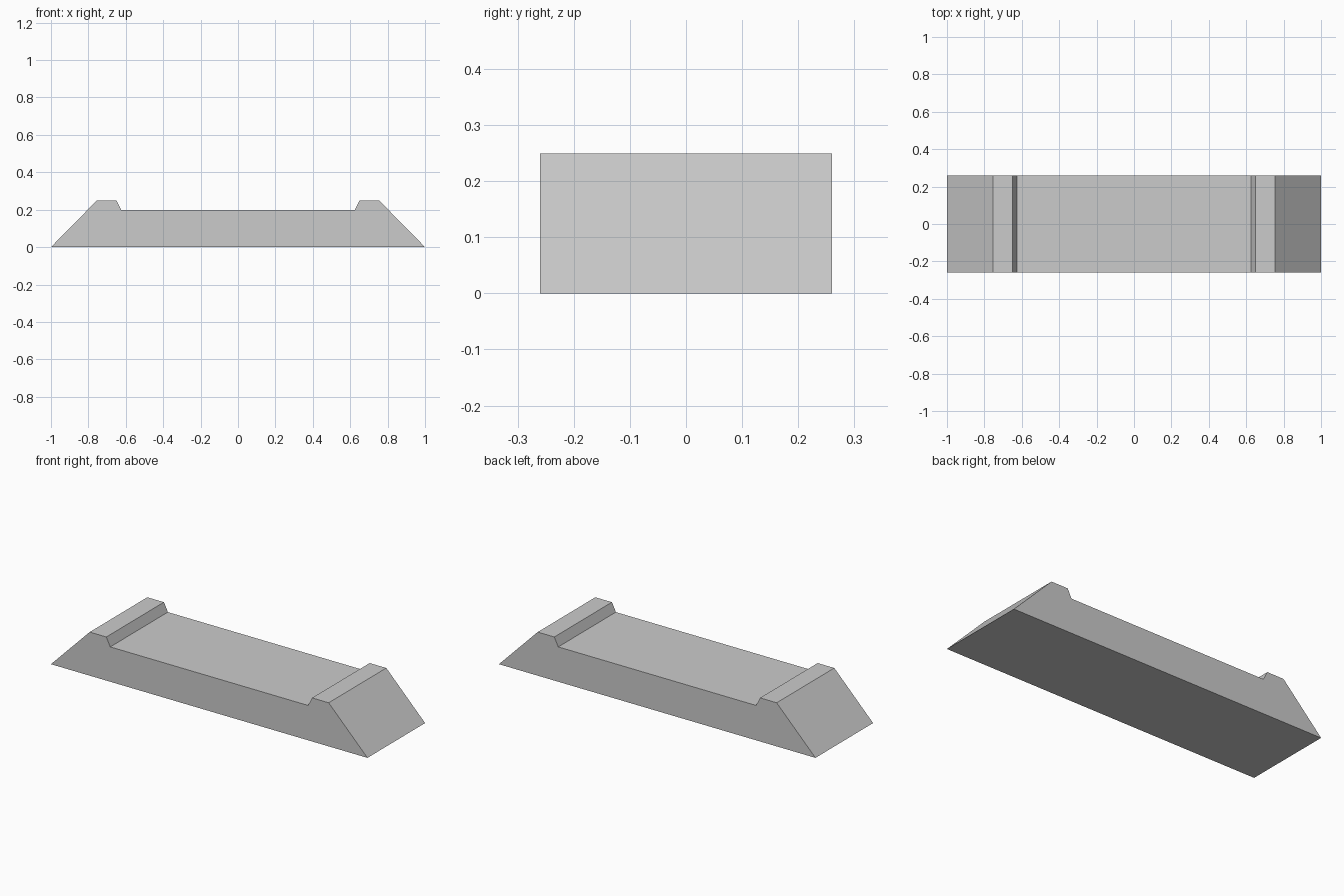
import bpy
import bmesh

cube = bpy.data.objects.get("Cube")
if cube:
    bpy.data.objects.remove(cube, do_unlink=True)

# Plain grey material
grey = bpy.data.materials.new("plain_grey")
grey.use_nodes = True
colour = (0.6, 0.6, 0.6, 1)
grey.diffuse_color = colour
grey.node_tree.nodes["Principled BSDF"].inputs["Base Color"].default_value = colour

# Half profile: sloped end, raised lip, step down to the flat deck
half_depth = 0.26
left = [(-1, 0), (-0.755, 0.249), (-0.65, 0.249), (-0.625, 0.199)]
profile = left + [(-x, z) for x, z in reversed(left)]

# Extrude the mirrored profile from front to back
bm = bmesh.new()
face = bm.faces.new([bm.verts.new((x, -half_depth, z)) for x, z in profile])
extruded = bmesh.ops.extrude_face_region(bm, geom=[face], use_keep_orig=True)
back = [v for v in extruded["geom"] if isinstance(v, bmesh.types.BMVert)]
bmesh.ops.translate(bm, verts=back, vec=(0, 2 * half_depth, 0))
bmesh.ops.recalc_face_normals(bm, faces=bm.faces)

mesh = bpy.data.meshes.new("platform_with_lips")
bm.to_mesh(mesh)
bm.free()
mesh.materials.append(grey)
platform = bpy.data.objects.new("platform_with_lips", mesh)
bpy.context.collection.objects.link(platform)
